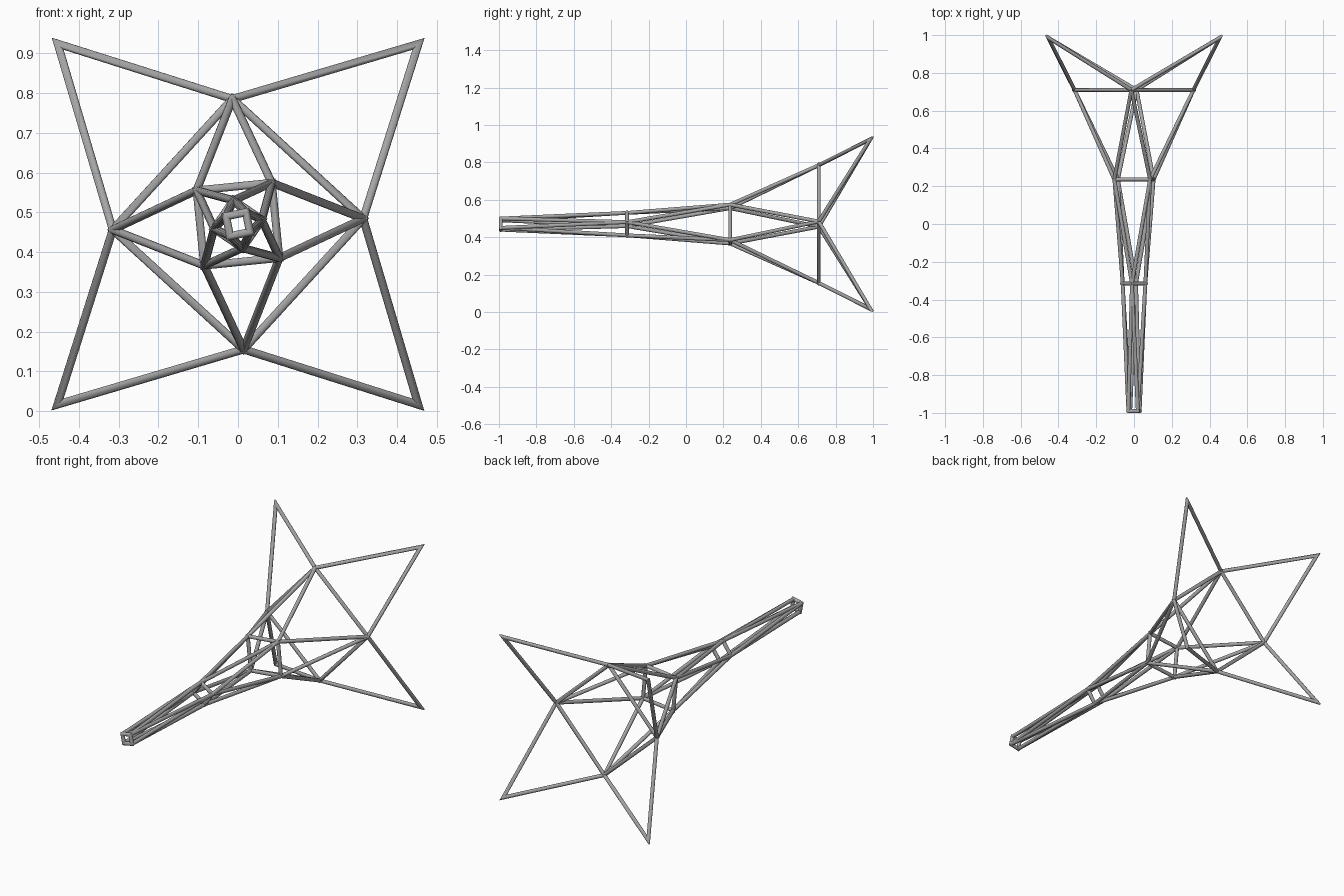
import bpy
import bmesh
import math
from mathutils import Vector, Matrix

if "Cube" in bpy.data.objects:
    bpy.data.objects.remove(bpy.data.objects["Cube"], do_unlink=True)

RADIUS = 0.0103
SIDES = 12
AXIS_HEIGHT = 0.47

steel = bpy.data.materials.new("grey_steel")
steel.use_nodes = True
GREY = (0.38, 0.38, 0.38, 1)
steel.diffuse_color = GREY
steel.node_tree.nodes["Principled BSDF"].inputs["Base Color"].default_value = GREY


def level(x, y, z):
    """Four joints turned a quarter turn apart around the long axis."""
    return [Matrix.Rotation(-k * math.pi / 2, 3, 'Y') @ Vector((x, y, z))
            + Vector((0, 0, AXIS_HEIGHT)) for k in range(4)]


def sweep(bm, points, closed=False):
    """Round bar along straight segments with mitred corners."""
    n = len(points)
    count = n if closed else n - 1
    dirs = [(points[(i + 1) % n] - points[i]).normalized() for i in range(count)]
    first = dirs[-1] if closed else dirs[0]
    u = first.orthogonal().normalized()
    v = first.cross(u)
    angles = [math.tau * i / SIDES for i in range(SIDES)]
    ring = [points[0] + RADIUS * (math.cos(a) * u + math.sin(a) * v) for a in angles]
    rings = []
    for i, p in enumerate(points):
        before = dirs[i - 1] if closed or i > 0 else dirs[0]
        after = dirs[i] if i < count else dirs[-1]
        normal = (before + after).normalized()
        ring = [q + before * ((p - q).dot(normal) / before.dot(normal)) for q in ring]
        rings.append([bm.verts.new(q) for q in ring])
    for i in range(count):
        a, b = rings[i], rings[(i + 1) % n]
        for j in range(SIDES):
            k = (j + 1) % SIDES
            bm.faces.new((a[j], a[k], b[k], b[j]))
    if not closed:
        bm.faces.new(rings[0][::-1])
        bm.faces.new(rings[-1])


def make_part(name, paths, closed=False):
    bm = bmesh.new()
    for path in paths:
        sweep(bm, path, closed)
    bmesh.ops.recalc_face_normals(bm, faces=bm.faces)
    mesh = bpy.data.meshes.new(name)
    bm.to_mesh(mesh)
    bm.free()
    mesh.materials.append(steel)
    obj = bpy.data.objects.new(name, mesh)
    bpy.context.collection.objects.link(obj)
    bpy.ops.object.select_all(action='DESELECT')
    obj.select_set(True)
    bpy.context.view_layer.objects.active = obj
    bpy.ops.object.shade_smooth_by_angle(angle=math.radians(40))


# Joint levels from the narrow front end to the flared back
names = ["nose", "neck", "waist", "flare"]
levels = [level(0.02, -0.99, 0.03),
          level(-0.011, -0.315, 0.06),
          level(0.085, 0.236, 0.104),
          level(-0.014, 0.71, 0.315)]
tips = level(0.454, 0.986, 0.4535)

# Square rings
for name, joints in zip(names, levels):
    make_part(name + "_ring", [joints], closed=True)

# Zigzag struts between neighbouring rings
for i in range(3):
    even, odd = (levels[i], levels[i + 1]) if i % 2 == 0 else (levels[i + 1], levels[i])
    struts = [(even[k], odd[k - s]) for k in range(4) for s in (0, 1)]
    make_part(names[i] + "_struts", struts)

# Pointed horns at the back
make_part("back_horns", [(levels[3][k - 1], tips[k], levels[3][k]) for k in range(4)])
